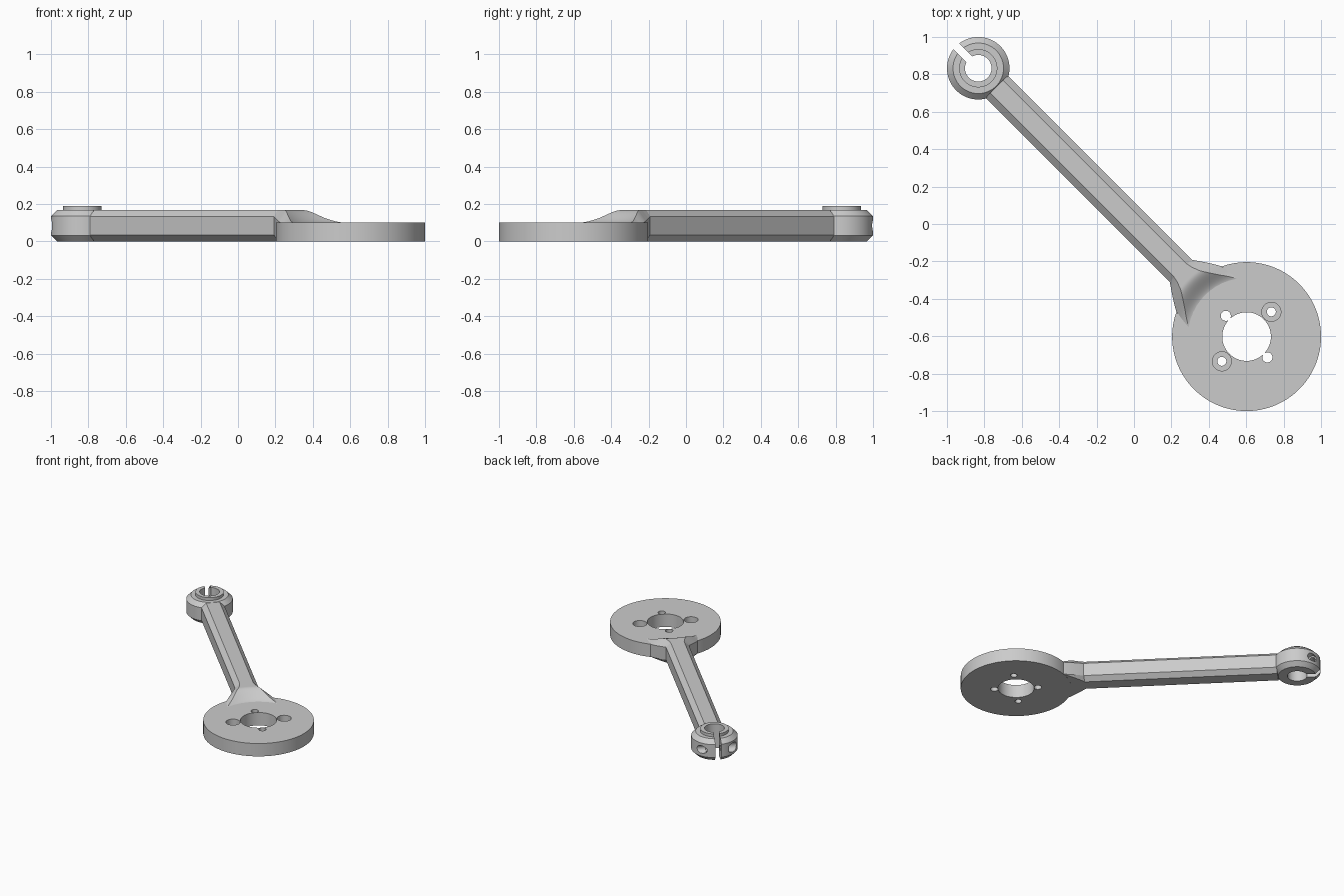
import bpy, bmesh, math
from mathutils import Matrix

if "Cube" in bpy.data.objects:
    bpy.data.objects.remove(bpy.data.objects["Cube"], do_unlink=True)

# Working frame: origin at the disc centre, +x runs along the arm to the clamp
FRAME = Matrix.Translation((0.602, -0.602, 0)) @ Matrix.Rotation(math.radians(135), 4, 'Z')
REACH = 2.029
DISC_R, DISC_H, ARM_H = 0.398, 0.102, 0.167


def make_object(name, bm):
    bmesh.ops.recalc_face_normals(bm, faces=bm.faces)
    mesh = bpy.data.meshes.new(name)
    bm.to_mesh(mesh)
    bm.free()
    obj = bpy.data.objects.new(name, mesh)
    bpy.context.collection.objects.link(obj)
    return obj


def activate(obj):
    bpy.ops.object.select_all(action='DESELECT')
    obj.select_set(True)
    bpy.context.view_layer.objects.active = obj


def loft(name, sections, closed=False):
    """Skin a list of closed sections; cap the ends unless it forms a loop."""
    bm = bmesh.new()
    rings = [[bm.verts.new(p) for p in s] for s in sections]
    pairs = list(zip(rings, rings[1:]))
    if closed:
        pairs.append((rings[-1], rings[0]))
    for a, b in pairs:
        for i in range(len(a)):
            j = (i + 1) % len(a)
            bm.faces.new((a[i], a[j], b[j], b[i]))
    if not closed:
        bm.faces.new(rings[0])
        bm.faces.new(rings[-1])
    return make_object(name, bm)


def lathe(name, profile, cx, steps=96):
    angles = [2 * math.pi * i / steps for i in range(steps)]
    return loft(name, [[(cx + r * math.cos(a), r * math.sin(a), z) for r, z in profile]
                       for a in angles], closed=True)


def cylinder(r, depth, matrix):
    bm = bmesh.new()
    bmesh.ops.create_cone(bm, cap_ends=True, segments=40, radius1=r, radius2=r,
                          depth=depth, matrix=matrix)
    return make_object("cutter", bm)


def cut(obj, cutters):
    for c in cutters:
        c.hide_render = True
        mod = obj.modifiers.new("cut", 'BOOLEAN')
        mod.operation, mod.solver, mod.object = 'DIFFERENCE', 'EXACT', c
        activate(obj)
        bpy.ops.object.modifier_apply(modifier=mod.name)
        bpy.data.objects.remove(c, do_unlink=True)


def lerp_table(table, x):
    for (x0, y0), (x1, y1) in zip(table, table[1:]):
        if x <= x1:
            return y0 + (y1 - y0) * max(0, x - x0) / (x1 - x0)
    return table[-1][1]


# Mounting disc with centre bore, two plain holes and two counterbored holes
disc = lathe("mounting_disc", [(0.13, 0), (DISC_R, 0), (DISC_R, DISC_H), (0.13, DISC_H)], 0, 128)
holes = []
for side in (-1, 1):
    holes.append(cylinder(0.027, 0.5, Matrix.Translation((side * 0.157, 0, 0))))
    holes.append(cylinder(0.024, 0.5, Matrix.Translation((0, side * 0.187, 0))))
    holes.append(cylinder(0.051, 0.2, Matrix.Translation((0, side * 0.187, 0.14))))
cut(disc, holes)

# Split clamp ring with raised collar
clamp = lathe("clamp_ring", [(0.071, 0), (0.135, 0), (0.167, 0.032), (0.167, 0.135),
                             (0.135, ARM_H), (0.102, ARM_H), (0.102, 0.19), (0.071, 0.19)], REACH)
bm = bmesh.new()
bmesh.ops.create_cube(bm, size=1, matrix=Matrix.Translation((REACH + 0.15, 0, 0.1))
                      @ Matrix.Diagonal((0.2, 0.042, 0.5, 1)))
slot = make_object("cutter", bm)
crosswise = Matrix.Rotation(math.pi / 2, 4, 'X')
screw = Matrix.Translation((REACH + 0.118, 0, 0.084))
cut(clamp, [slot,
            cylinder(0.02, 0.5, screw @ crosswise),
            cylinder(0.036, 0.2, screw @ Matrix.Translation((0, 0.18, 0)) @ crosswise),
            cylinder(0.03, 0.2, screw @ Matrix.Translation((0, -0.18, 0)) @ crosswise)])

# Arm: chamfered bar
half, flat, ch = 0.084, 0.049, 0.033
right = [(flat, 0), (half, ch), (half, ARM_H - ch), (flat, ARM_H)]
octagon = right + [(-y, z) for y, z in reversed(right)]
arm = loft("arm", [[(x, y, z) for y, z in octagon] for x in (0.495, REACH - 0.139)])

# Neck: flared blend from the arm down onto the disc
OUTER = [(0.3, 0.2), (0.397, 0.173), (0.503, half)]
INNER = [(0.3, 0.197), (0.33, 0.165), (0.36, 0.13), (0.394, 0.1), (0.43, 0.073), (0.47, 0.056), (0.503, flat)]
SHOULDER = [(0.3, 0.097), (0.397, 0.1), (0.503, ARM_H - ch)]
BOTTOM_W = [(0.3, 0.18), (0.395, 0.172), (0.503, flat)]
BOTTOM_Z = [(0.3, 0.02), (0.395, 0.001), (0.503, ch)]
sections = []
for k in range(29):
    r = 0.3 + 0.203 * k / 28
    t = min(1, max(0, (r - 0.3) / 0.135))
    top = 0.1 + (ARM_H - 0.1) * t * t * (3 - 2 * t)
    outer, inner = lerp_table(OUTER, r), lerp_table(INNER, r)
    low, low_z = lerp_table(BOTTOM_W, r), lerp_table(BOTTOM_Z, r)
    floor = 0.001 if r > 0.39 else 0.02
    shoulder = min(lerp_table(SHOULDER, r), top)
    edge = [(low, floor), (outer, max(low_z, floor + 0.001)), (outer, shoulder)]
    crown = [(inner * (1 - i / 5), top) for i in range(11)]
    ring = edge + crown + [(-y, z) for y, z in reversed(edge)]
    sections.append([(math.sqrt(r * r - y * y), y, z) for y, z in ring])
neck = loft("neck_flare", sections)

# Place every part and shade the curved faces
for obj in (disc, clamp, arm, neck):
    obj.matrix_world = FRAME
    activate(obj)
    bpy.ops.object.shade_smooth_by_angle(angle=math.radians(25))
